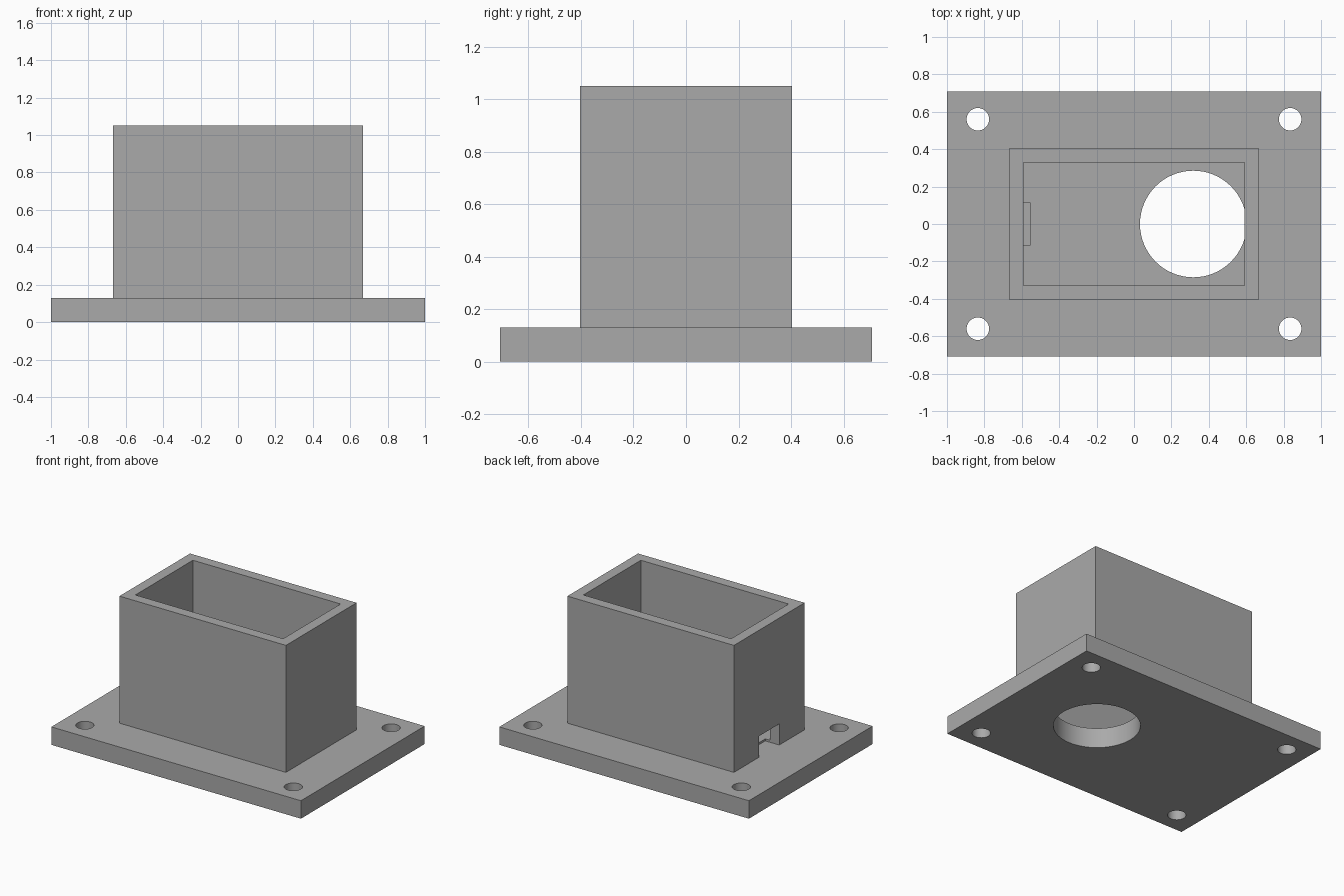
import bpy
import math

cube = bpy.data.objects.get("Cube")
if cube:
    bpy.data.objects.remove(cube, do_unlink=True)

PLATE_TOP, FLOOR, TOP = 0.13, 0.145, 1.05
WALL = 0.075

grey = bpy.data.materials.new("plain_grey")
grey.use_nodes = True
colour = (0.4, 0.4, 0.4, 1)
grey.diffuse_color = colour
grey.node_tree.nodes["Principled BSDF"].inputs["Base Color"].default_value = colour


def box(name, low, high):
    """Box between two opposite corners."""
    centre = [(a + b) / 2 for a, b in zip(low, high)]
    bpy.ops.mesh.primitive_cube_add(size=1, location=centre)
    ob = bpy.context.object
    ob.name = name
    ob.scale = [b - a for a, b in zip(low, high)]
    bpy.ops.object.transform_apply(location=True, rotation=False, scale=True)
    ob.data.materials.append(grey)
    return ob


def drill(name, x, y, radius, top):
    """Vertical round cutter from below the plate up to a height."""
    bottom = -0.1
    bpy.ops.mesh.primitive_cylinder_add(vertices=64, radius=radius, depth=top - bottom,
                                        location=(x, y, (top + bottom) / 2))
    ob = bpy.context.object
    ob.name = name
    ob.data.materials.append(grey)
    return ob


def combine(target, other, operation):
    """Apply a boolean and remove the helper."""
    mod = target.modifiers.new("boolean", "BOOLEAN")
    mod.operation, mod.solver, mod.object = operation, "EXACT", other
    bpy.context.view_layer.objects.active = target
    bpy.ops.object.modifier_apply(modifier=mod.name)
    bpy.data.objects.remove(other, do_unlink=True)


# Flanged plate with the upright housing joined on top
base = box("housing_on_plate", (-1, -0.708, 0), (1, 0.708, PLATE_TOP))
hx, hy = 0.667, 0.404
combine(base, box("housing", (-hx, -hy, 0.05), (hx, hy, TOP)), "UNION")

# Open cavity
ix, iy = hx - WALL, hy - WALL
combine(base, box("cavity", (-ix, -iy, FLOOR), (ix, iy, TOP + 0.2)), "DIFFERENCE")

# Cable notch through the wall, reaching slightly into the raised floor
combine(base, box("cable_notch", (-hx - 0.04, -0.115, PLATE_TOP), (-0.555, 0.115, 0.283)),
        "DIFFERENCE")

# Large opening in the floor and four screw holes
combine(base, drill("floor_opening", 0.317, 0, 0.285, FLOOR), "DIFFERENCE")
for sx in (-1, 1):
    for sy in (-1, 1):
        combine(base, drill("screw_hole", sx * 0.835, sy * 0.56, 0.06, 0.3), "DIFFERENCE")

# Smooth hole walls, sharp edges elsewhere
bpy.ops.object.select_all(action="DESELECT")
base.select_set(True)
bpy.context.view_layer.objects.active = base
bpy.ops.object.shade_smooth_by_angle(angle=math.radians(30))
